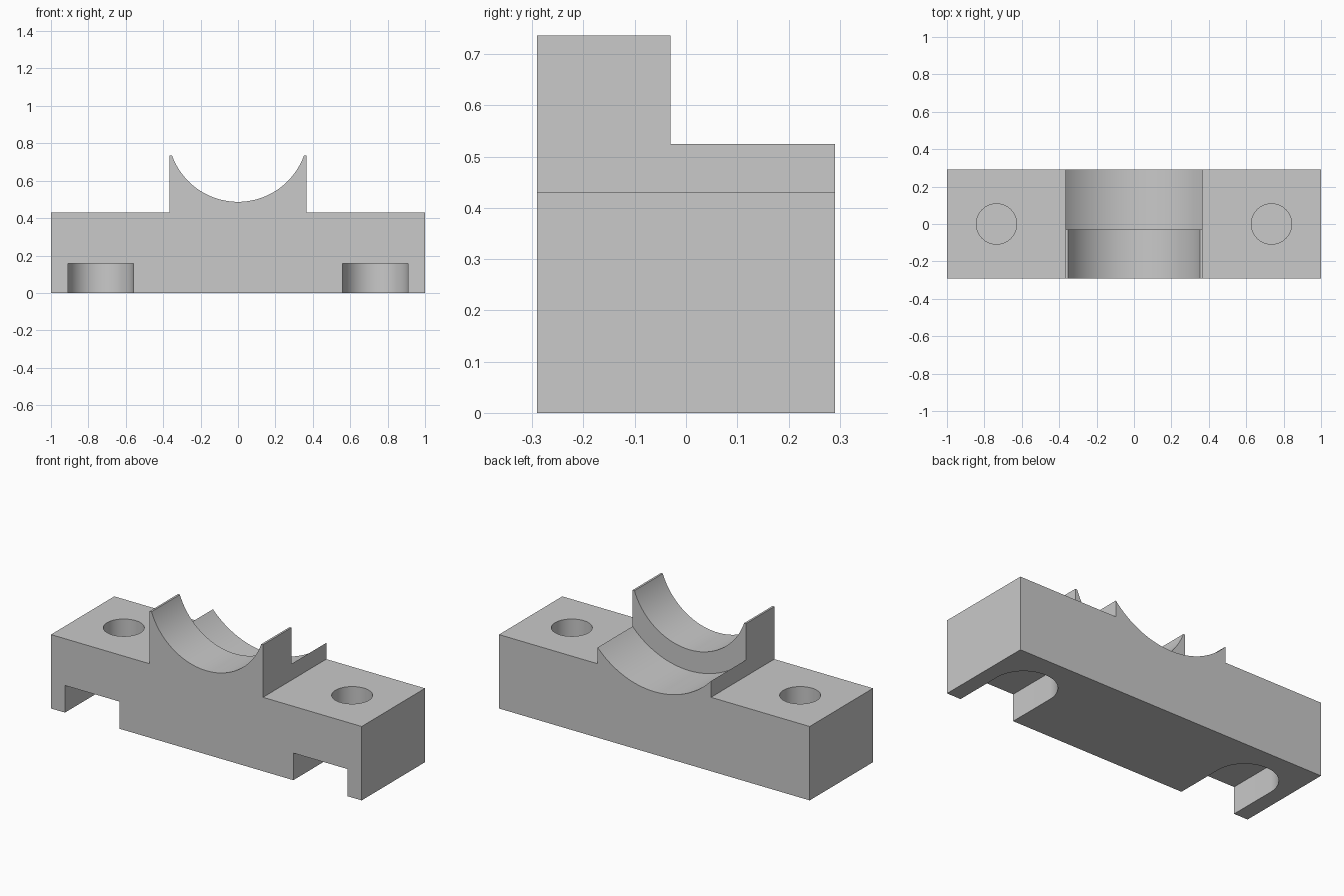
import bpy
import bmesh
import math
from mathutils import Matrix

cube = bpy.data.objects.get("Cube")
if cube:
    bpy.data.objects.remove(cube, do_unlink=True)

HALF_DEPTH = 0.291
STEP_Y = -0.03
BORE_Z = 0.862
HOLE_X = 0.735

grey = bpy.data.materials.new("plain grey")
grey.use_nodes = True
colour = (0.585, 0.585, 0.585, 1)
grey.diffuse_color = colour
grey.node_tree.nodes["Principled BSDF"].inputs["Base Color"].default_value = colour


def prism(name, outline, start, end, along_y=False):
    """Extrude a flat outline along z, or along y with the outline in x and z."""
    bm = bmesh.new()
    face = bm.faces.new([bm.verts.new((u, v, start)) for u, v in outline])
    extruded = bmesh.ops.extrude_face_region(bm, geom=[face])["geom"]
    top = [g for g in extruded if isinstance(g, bmesh.types.BMVert)]
    bmesh.ops.translate(bm, verts=top, vec=(0, 0, end - start))
    if along_y:
        swap = Matrix(((1, 0, 0, 0), (0, 0, 1, 0), (0, 1, 0, 0), (0, 0, 0, 1)))
        bm.transform(swap)
    bm.normal_update()
    bmesh.ops.recalc_face_normals(bm, faces=bm.faces)
    if bm.calc_volume(signed=True) < 0:
        bmesh.ops.reverse_faces(bm, faces=bm.faces)
    mesh = bpy.data.meshes.new(name)
    bm.to_mesh(mesh)
    bm.free()
    mesh.materials.append(grey)
    obj = bpy.data.objects.new(name, mesh)
    bpy.context.collection.objects.link(obj)
    return obj


def arc(cx, cy, radius, steps, sweep=math.tau):
    count = steps if sweep == math.tau else steps + 1
    return [(cx + radius * math.cos(sweep * i / steps),
             cy + radius * math.sin(sweep * i / steps)) for i in range(count)]


# Base block with the raised saddle, as one stepped profile
right_side = [(1, 0), (1, 0.43), (0.365, 0.43), (0.365, 0.736)]
profile = right_side + [(-x, z) for x, z in reversed(right_side)]
bracket = prism("clamp_bracket", profile, -HALF_DEPTH, HALF_DEPTH, True)

# Narrow bore in front, wider concentric bore behind
cutters = [
    prism("front_bore_cutter", arc(0, BORE_Z, 0.375, 128), -0.5, 0, True),
    prism("rear_bore_cutter", arc(0, BORE_Z, 0.497, 128), STEP_Y, 0.5, True),
]

# Bolt holes from above, round-ended nut slots open to the front below
for side in (-1, 1):
    x = side * HOLE_X
    cutters.append(prism("bolt_hole_cutter", arc(x, 0, 0.108, 64), 0.175, 0.6))
    slot = arc(x, 0, 0.175, 40, math.pi) + [(x - 0.175, -0.5), (x + 0.175, -0.5)]
    cutters.append(prism("nut_slot_cutter", slot, -0.1, 0.158))

bpy.ops.object.select_all(action="DESELECT")
bracket.select_set(True)
bpy.context.view_layer.objects.active = bracket
for cutter in cutters:
    cutter.hide_render = True
    cut = bracket.modifiers.new(cutter.name, "BOOLEAN")
    cut.operation = "DIFFERENCE"
    cut.solver = "EXACT"
    cut.object = cutter
    bpy.ops.object.modifier_apply(modifier=cut.name)
    bpy.data.objects.remove(cutter, do_unlink=True)

bpy.ops.object.shade_smooth_by_angle(angle=math.radians(30))
